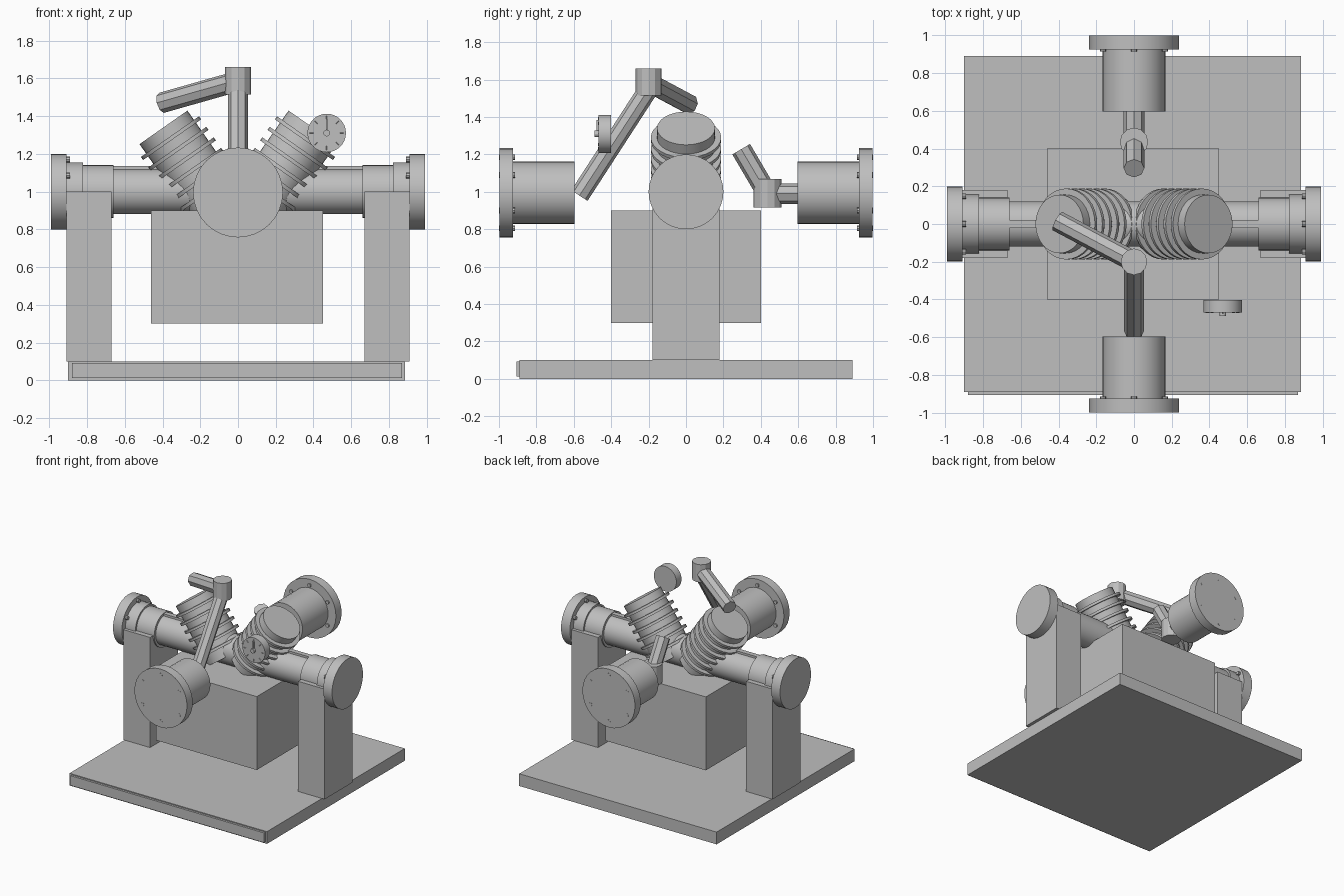
import bpy, math
from mathutils import Vector

cube = bpy.data.objects.get("Cube")
if cube:
    bpy.data.objects.remove(cube, do_unlink=True)

grey = bpy.data.materials.new("machine grey")
grey.use_nodes = True
GREY = (0.52, 0.52, 0.52, 1)
grey.diffuse_color = GREY
grey.node_tree.nodes["Principled BSDF"].inputs["Base Color"].default_value = GREY


def finish(name):
    ob = bpy.context.object
    ob.name = name
    ob.data.materials.append(grey)
    return ob


def box(name, low, high):
    low, high = Vector(low), Vector(high)
    bpy.ops.mesh.primitive_cube_add(size=1, location=(low + high) / 2)
    ob = finish(name)
    ob.scale = high - low
    bpy.ops.object.transform_apply(location=False, rotation=False, scale=True)
    return ob


def rod(name, start, end, radius, sides=32):
    start, end = Vector(start), Vector(end)
    axis = end - start
    bpy.ops.mesh.primitive_cylinder_add(
        vertices=sides, radius=radius, depth=axis.length,
        location=(start + end) / 2,
        rotation=axis.to_track_quat('Z', 'Y').to_euler())
    ob = finish(name)
    bpy.ops.object.shade_smooth_by_angle(angle=math.radians(25))
    return ob


# Base, front trim and central block
box("base_plate", (-0.9, -0.89, 0), (0.885, 0.89, 0.1))
box("front_trim", (-0.88, -0.907, 0.012), (0.87, -0.88, 0.092))
box("engine_block", (-0.46, -0.4, 0.3), (0.45, 0.4, 0.9))

# Main shaft with a support, stepped collar, key and flange on each side
rod("main_shaft", (-0.93, 0, 1), (0.93, 0, 1), 0.12)
for side, s in (("left", 1), ("right", -1)):
    outer, inner = sorted((s * 0.91, s * 0.67))
    box(side + "_support", (outer, -0.18, 0.1), (inner, 0.18, 1))
    rod(side + "_inner_collar", (s * 0.66, 0, 1), (s * 0.83, 0, 1), 0.14)
    rod(side + "_outer_collar", (s * 0.82, 0, 1), (s * 0.93, 0, 1), 0.155)
    rod(side + "_shaft_flange", (s * 0.91, 0, 1), (s * 0.99, 0, 1), 0.2)
    a, b = sorted((s * 0.38, s * 0.79))
    box(side + "_shaft_key", (a, -0.02, 1.1), (b, 0.02, 1.135))
    for i in range(6):
        t = math.radians(60 * i)
        y, z = 0.17 * math.sin(t), 1 + 0.17 * math.cos(t)
        rod(f"{side}_flange_bolt_{i + 1}", (s * 0.89, y, z), (s * 0.95, y, z), 0.015, 8)

    # Finned cylinder leaning outwards
    lean = math.radians(35)
    axis = Vector((s * math.sin(lean), 0, math.cos(lean)))
    top = Vector((s * 0.395, 0, 1.34))
    rod(side + "_finned_cylinder", top - axis * 0.5, top, 0.155)
    for i in range(6):
        c = top - axis * (0.07 + 0.068 * i)
        rod(f"{side}_cooling_fin_{i + 1}", c - axis * 0.01, c + axis * 0.01, 0.188)

# Front and back drums with bolted flanges
for side, s in (("front", -1), ("back", 1)):
    rod(side + "_drum", (0, s * 0.595, 0.995), (0, s * 0.95, 0.995), 0.167)
    rod(side + "_drum_flange", (0, s * 0.925, 0.995), (0, s * 0.998, 0.995), 0.238)
    for i in range(6):
        t = math.radians(60 * i)
        x, z = 0.19 * math.sin(t), 0.995 + 0.19 * math.cos(t)
        rod(f"{side}_drum_bolt_{i + 1}", (x, s * 0.915, z), (x, s, z), 0.015, 8)

# Front linkage: rod, joint and arm
rod("front_link_rod", (0, -0.57, 0.98), (0, -0.2, 1.55), 0.052, 8)
rod("front_joint", (0, -0.2, 1.515), (0, -0.2, 1.66), 0.07, 12)
rod("front_link_arm", (0, -0.2, 1.585), (-0.405, 0.015, 1.47), 0.055, 8)

# Back linkage
rod("back_link_rod", (0, 0.6, 0.99), (0, 0.435, 0.99), 0.055, 8)
rod("back_joint", (0, 0.435, 0.915), (0, 0.435, 1.068), 0.075, 12)
rod("back_link_arm", (0, 0.435, 0.99), (0, 0.295, 1.228), 0.055, 8)

# Round gauge with hub, needle and ticks
GX, GZ = 0.47, 1.31
rod("gauge_body", (GX, -0.402, GZ), (GX, -0.468, GZ), 0.102)
rod("gauge_hub", (GX, -0.46, GZ), (GX, -0.488, GZ), 0.018, 12)
box("gauge_needle", (GX - 0.005, -0.478, GZ), (GX + 0.005, -0.46, GZ + 0.075))
for i in range(8):
    t = math.radians(45 * i)
    d = Vector((math.sin(t), 0, math.cos(t)))
    c = Vector((GX, -0.4665, GZ))
    rod(f"gauge_tick_{i + 1}", c + d * 0.07, c + d * 0.09, 0.004, 4)
